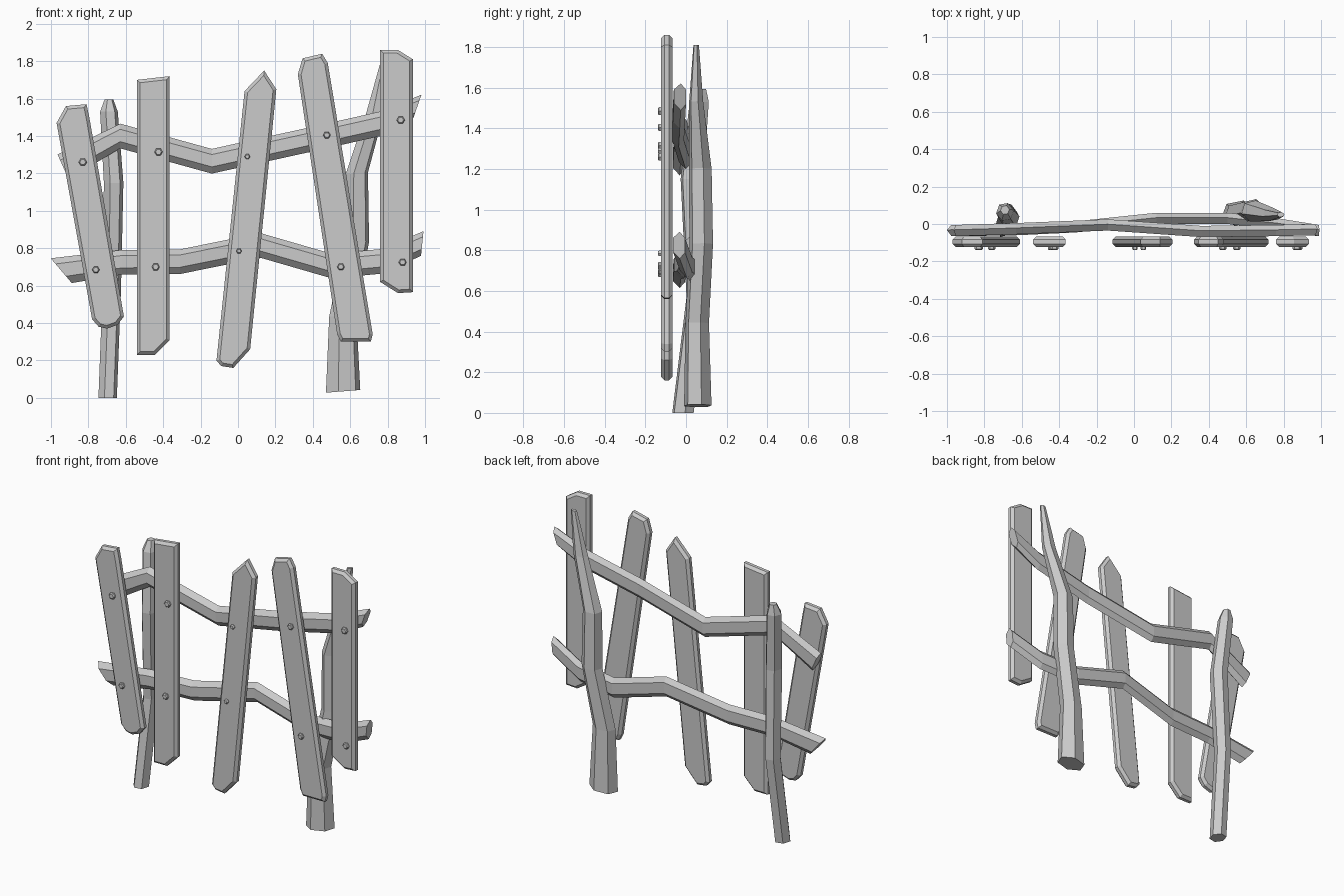
import bpy, bmesh
from math import cos, sin, pi, radians
from mathutils import Vector

if "Cube" in bpy.data.objects:
    bpy.data.objects.remove(bpy.data.objects["Cube"])


def finish(name, bm):
    bmesh.ops.recalc_face_normals(bm, faces=bm.faces)
    mesh = bpy.data.meshes.new(name)
    bm.to_mesh(mesh)
    bm.free()
    obj = bpy.data.objects.new(name, mesh)
    bpy.context.collection.objects.link(obj)
    return obj


def loft(name, rings):
    """Skin a list of equal-sized vertex rings and cap both ends."""
    bm = bmesh.new()
    loops = [[bm.verts.new(p) for p in ring] for ring in rings]
    n = len(loops[0])
    for a, b in zip(loops, loops[1:]):
        for i in range(n):
            j = (i + 1) % n
            bm.faces.new((a[i], a[j], b[j], b[i]))
    bm.faces.new(loops[0])
    bm.faces.new(loops[-1])
    return finish(name, bm)


def plank(name, outline, front=-0.123, back=-0.067, chamfer=0.017):
    """Extrude an x/z outline and chamfer the front and back rims."""
    bm = bmesh.new()
    face = bm.faces.new([bm.verts.new((x, front, z)) for x, z in outline])
    out = bmesh.ops.extrude_face_region(bm, geom=[face], use_keep_orig=True)
    new = [g for g in out["geom"] if isinstance(g, bmesh.types.BMVert)]
    bmesh.ops.translate(bm, verts=new, vec=(0, back - front, 0))
    bmesh.ops.recalc_face_normals(bm, faces=bm.faces)
    rims = [e for e in bm.edges if abs(e.verts[0].co.y - e.verts[1].co.y) < 1e-4]
    bmesh.ops.bevel(bm, geom=rims, offset=chamfer, segments=1, affect='EDGES',
                    clamp_overlap=True)
    return finish(name, bm)


def rail(name, path):
    """Hexagonal beam; path rows are x, y, z, end-cut shear."""
    section = [(-.03, .036), (0.004, .066), (.03, .036),
               (.03, -.036), (0.004, -.066), (-.03, -.03)]
    return loft(name, [[(x + s * dz, y + dy, z + dz) for dy, dz in section]
                       for x, y, z, s in path])


def post(name, path, turn, tilt=0.0):
    """Rough six-sided trunk; path rows are x, y, z, half width, half depth."""
    rings = []
    for x, y, z, rx, ry in path:
        ring = []
        for k in range(6):
            a = radians(turn) + k * pi / 3
            ring.append((x + rx * cos(a), y + ry * sin(a), z + tilt * rx * cos(a)))
        rings.append(ring)
    return loft(name, rings)


def nail(name, x, z, r):
    """Small hexagonal nail head with a tapered front."""
    steps = ((-.115, r), (-.133, r), (-.139, r * .7))
    return loft(name, [[(x + q * cos(k * pi / 3), y, z + q * sin(k * pi / 3))
                        for k in range(6)] for y, q in steps])


# Upright planks
planks = [
    [(-.97, 1.47), (-.92, 1.56), (-.81, 1.57), (-.795, 1.50), (-.61, .435),
     (-.645, .39), (-.70, .37), (-.745, .38), (-.78, .42)],
    [(-.54, 1.70), (-.365, 1.72), (-.365, .31), (-.445, .23), (-.54, .23)],
    [(.14, 1.75), (.205, 1.65), (.065, .26), (-.025, .16), (-.09, .17),
     (-.115, .20), (.035, 1.64)],
    [(.32, 1.73), (.345, 1.815), (.45, 1.84), (.48, 1.79), (.72, .34),
     (.71, .30), (.55, .30), (.53, .34)],
    [(.76, 1.86), (.855, 1.86), (.935, 1.81), (.935, .565), (.855, .56), (.76, .62)],
]
for i, outline in enumerate(planks, 1):
    plank(f"plank_{i}", outline)

# Nail heads: upper and lower on each plank
nails = [(-.83, 1.26, .022), (-.76, .685, .02), (-.425, 1.315, .022), (-.44, .70, .021),
         (.05, 1.29, .015), (.005, .785, .015), (.475, 1.405, .02), (.55, .70, .02),
         (.87, 1.485, .022), (.88, .725, .021)]
for i, (x, z, r) in enumerate(nails, 1):
    nail(f"nail_{i}", x, z, r)

# Crooked cross rails
rail("upper_rail", [(-.935, -.035, 1.235, -.45), (-.63, -.025, 1.40, 0),
                    (-.14, -.005, 1.265, 0), (.36, -.04, 1.375, 0),
                    (.76, -.035, 1.465, 0), (.958, -.03, 1.555, .35)])
rail("lower_rail", [(-.945, -.035, .68, -.85), (-.62, -.03, .725, 0),
                    (-.31, -.015, .728, 0), (.12, .03, .815, 0),
                    (.50, .03, .705, 0), (.77, 0, .73, 0), (.985, -.035, .825, 0.1)])

# Bent posts behind the rails
post("left_post", [(-.697, -.015, 0, .05, .056), (-.675, .055, .57, .05, .056),
                   (-.665, .03, 1.15, .053, .06), (-.69, .065, 1.53, .048, .05),
                   (-.69, .075, 1.595, .024, .025)], 10)
post("right_post", [(.562, .058, .035, .095, .07), (.56, .055, .44, .075, .06),
                    (.635, .075, .83, .068, .06), (.635, .07, 1.2, .062, .058),
                    (.735, .05, 1.53, .05, .036), (.785, .05, 1.81, .02, .014)], 15, .08)
